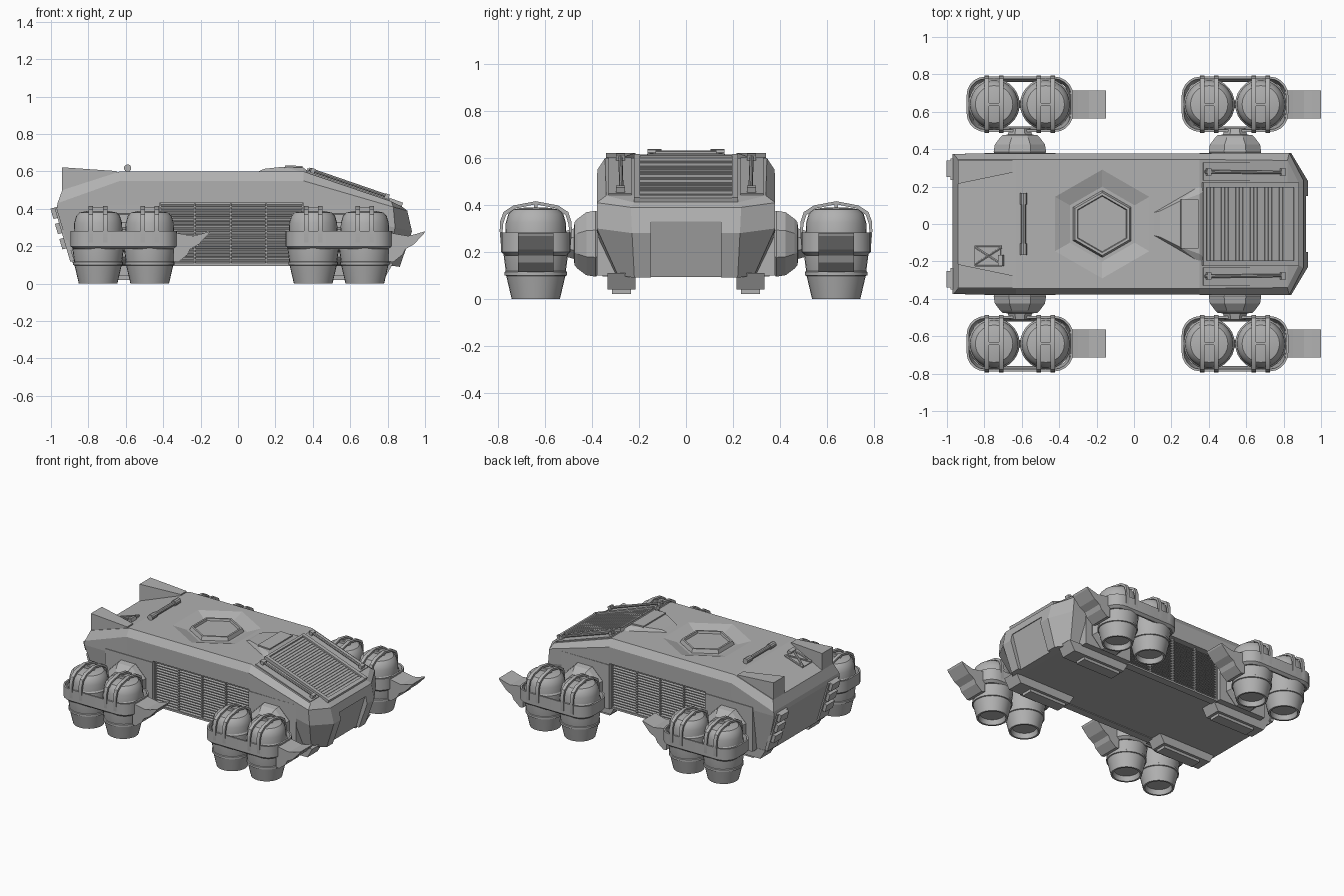
import bpy, bmesh, math
from mathutils import Vector

if "Cube" in bpy.data.objects:
    bpy.data.objects.remove(bpy.data.objects["Cube"])

grey = bpy.data.materials.new('dark_grey')
grey.diffuse_color = (.44, .44, .44, 1)
grey.use_nodes = True
grey.node_tree.nodes["Principled BSDF"].inputs["Base Color"].default_value = grey.diffuse_color


def finish(name, bm, loc=(0, 0, 0)):
    bmesh.ops.remove_doubles(bm, verts=bm.verts, dist=1e-5)
    bmesh.ops.recalc_face_normals(bm, faces=bm.faces)
    me = bpy.data.meshes.new(name)
    bm.to_mesh(me)
    bm.free()
    me.materials.append(grey)
    ob = bpy.data.objects.new(name, me)
    ob.location = loc
    bpy.context.collection.objects.link(ob)
    return ob


def prism(name, pts, y0, y1, axis='y'):
    """Extrude an outline along y (points are x,z) or along x (points are y,z)."""
    put = {'y': lambda p, d: (p[0], d, p[1]), 'x': lambda p, d: (d, p[0], p[1])}[axis]
    bm = bmesh.new()
    a = [bm.verts.new(put(p, y0)) for p in pts]
    b = [bm.verts.new(put(p, y1)) for p in pts]
    bm.faces.new(a)
    bm.faces.new(b)
    for i in range(len(a)):
        j = (i + 1) % len(a)
        bm.faces.new((a[i], a[j], b[j], b[i]))
    return finish(name, bm)


def box(name, x0, x1, y0, y1, z0, z1):
    return prism(name, [(x0, z0), (x1, z0), (x1, z1), (x0, z1)], y0, y1)


def slab(name, p, q, y0, y1, t, sink=0.01):
    """Plate lying on the line p-q in the xz plane."""
    p, q = Vector(p), Vector(q)
    d = (q - p).normalized()
    n = Vector((-d.y, d.x))
    return prism(name, [p - n * sink, q - n * sink, q + n * t, p + n * t], y0, y1)


def lathe(name, prof, seg, start=0.0, axis='z', sign=1, loc=(0, 0, 0)):
    bm = bmesh.new()
    rings = []
    for k in range(seg):
        c, s = math.cos(start + k * math.tau / seg), math.sin(start + k * math.tau / seg)
        rings.append([bm.verts.new((r * c, r * s, h) if axis == 'z' else (r * c, sign * h, r * s))
                      for r, h in prof])
    for k in range(seg):
        a, b = rings[k], rings[(k + 1) % seg]
        for i in range(len(prof) - 1):
            bm.faces.new((a[i], a[i + 1], b[i + 1], b[i]))
    return finish(name, bm, loc)


def rod(name, a, b, r, seg=10):
    a, b = Vector(a), Vector(b)
    bm = bmesh.new()
    bmesh.ops.create_cone(bm, cap_ends=True, segments=seg, radius1=r, radius2=r, depth=(b - a).length)
    q = (b - a).to_track_quat('Z', 'Y').to_matrix()
    for v in bm.verts:
        v.co = q @ v.co + (a + b) / 2
    return finish(name, bm)


def hull_of(name, pts):
    bm = bmesh.new()
    for p in pts:
        bm.verts.new(p)
    bmesh.ops.convex_hull(bm, input=bm.verts)
    return finish(name, bm)


def cut(ob, cutter):
    m = ob.modifiers.new('cut', 'BOOLEAN')
    m.operation, m.object, m.solver = 'DIFFERENCE', cutter, 'EXACT'
    bpy.context.view_layer.objects.active = ob
    bpy.ops.object.modifier_apply(modifier='cut')
    bpy.data.objects.remove(cutter)


# Hull: stations from tail to nose, each bottom / side / shoulder / roof edge
stations = [
    [(-.88, .33, .10), (-.97, .375, .40), (-.965, .375, .43), (-.94, .345, .50)],
    [(-.63, .34, .10), (-.63, .375, .40), (-.63, .378, .55), (-.63, .345, .60)],
    [(.35, .34, .10), (.35, .375, .40), (.35, .378, .55), (.35, .345, .60)],
    [(.79, .29, .10), (.84, .38, .30), (.83, .38, .41), (.82, .34, .44)],
    [(.865, .22, .09), (.93, .23, .28), (.905, .235, .39), (.88, .22, .41)]]
bm = bmesh.new()
L = [[bm.verts.new(p) for p in st] for st in stations]
R = [[bm.verts.new((x, -y, z)) for x, y, z in st] for st in stations]
for i in range(4):
    for S in (L, R):
        for k in range(3):
            bm.faces.new((S[i][k], S[i][k + 1], S[i + 1][k + 1], S[i + 1][k]))
    for k in (0, 3):
        bm.faces.new((L[i][k], R[i][k], R[i + 1][k], L[i + 1][k]))
for i in (0, 4):
    for k in range(3):
        bm.faces.new((L[i][k], L[i][k + 1], R[i][k + 1], R[i][k]))
body = finish('hull', bm)
for s in (1, -1):
    cut(body, box('side_cutter', -.42, .35, *sorted((s * .315, s * .5)), .05, .43))
cut(body, prism('nose_cutter', [(.913, .33), (.83, .05), (1.1, .05), (1.1, .33)], -.15, .15))
cut(body, lathe('hatch_cutter', [(0, .572), (.2, .572), (.323, .61), (0, .61)], 6, math.pi / 2, loc=(-.17, 0, 0)))

# Roof hatch ring, cockpit hump, grab bar
lathe('roof_hatch', [(0, .583), (.148, .583), (.153, .598), (.168, .598), (.18, .57), (0, .57)], 6,
      math.pi / 2, loc=(-.17, 0, 0))
hull_of('cockpit_hump', [(x, s * y, z) for s in (1, -1) for x, y, z in
        [(.10, .06, .595), (.14, .07, .614), (.24, .12, .625), (.35, .16, .62), (.41, .2, .575), (.35, .205, .595)]])
slab('hump_panel', (.25, .626), (.345, .622), -.13, .13, .007)
rod('grab_bar', (-.59, -.15, .618), (-.59, .15, .618), .014)
for s in (1, -1):
    rod('grab_bar_end', (-.59, s * .105, .618), (-.59, s * .165, .618), .02)
    box('grab_bar_foot', -.60, -.58, s * .13 - .012, s * .13 + .012, .59, .62)

# Crossed bracket on the rear slope
def slope(x):
    return .60 - (-.63 - x) * .323
P, Q = (-.85, slope(-.85)), (-.71, slope(-.71))
slab('bracket_plate', P, Q, -.22, -.12, .008)
for a, b in ((-.215, -.125), (-.125, -.215)):
    rod('bracket_cross', (P[0], a, P[1] + .012), (Q[0], b, Q[1] + .012), .007, 6)
for y in (-.22, -.12):
    rod('bracket_edge', (P[0], y, P[1] + .01), (Q[0], y, Q[1] + .01), .007, 6)
slab('bracket_clip', (-.72, slope(-.72)), (-.695, slope(-.695)), -.225, -.165, .025)

# Windshield: frame and slats on the sloping front
A, B = Vector((.365, .597)), Vector((.875, .412))
slab('windshield_pane', A, B, -.2, .2, .006)
for s in (1, -1):
    slab('windshield_rail', A, B, *sorted((s * .195, s * .222)), .022)
for f0, f1, n in ((0, .03, 'windshield_top_rail'), (.95, 1, 'windshield_sill')):
    slab(n, A.lerp(B, f0), A.lerp(B, f1), -.2, .2, .02)
for i in range(24):
    f = .04 + i * .038
    slab('windshield_slat', A.lerp(B, f), A.lerp(B, f + .029), -.197, .197, .011)

for s in (1, -1):
    # Side panels and handrails beside the windshield
    C, D = Vector((.37, .594)), Vector((.81, .442))
    slab('cockpit_side_panel', C, D, *sorted((s * .232, s * .33)), .008)
    rod('cockpit_handrail', (.38, s * .28, .612), (.80, s * .275, .467), .009, 8)
    for f in (.03, .93):
        slab('handrail_foot', C.lerp(D, f), C.lerp(D, f + .05), *sorted((s * .26, s * .298)), .032)

    # Rear roof fins, wedge shaped in plan
    hull_of('roof_fin', [(x, s * y, z) for x, y, z in
            [(-.94, .215, .48), (-.94, .215, .622), (-.94, .34, .48), (-.94, .34, .622),
             (-.65, .275, .57), (-.65, .275, .602), (-.65, .34, .57), (-.65, .34, .602)]])

    # Tail lamp stack on the sloping rear face
    T, U = Vector((-.885, .12)), Vector((-.97, .41))
    slab('tail_rail', T, U, *sorted((s * .235, s * .35)), .012)
    for f in (.25, .53, .81):
        slab('tail_lamp', T.lerp(U, f), T.lerp(U, f + .19), *sorted((s * .25, s * .34)), .034)

    # Louvred side grille
    for i in range(17):
        z = .105 + i * .019
        y = s * .315
        prism('grille_slat', [(y - s * .005, z + .012), (y + s * .035, z), (y + s * .035, z + .006),
                              (y - s * .005, z + .016)], -.42, .35, 'x')
    for x in (-.415, -.23, -.04, .15, .345):
        box('grille_post', x - .004, x + .004, *sorted((s * .31, s * .355)), .10, .43)
    box('grille_sill', -.42, .35, *sorted((s * .30, s * .355)), .095, .108)

    for cx in (-.61, .54):
        # Suspension plate, hub and axle
        box('mount_plate', cx - .19, cx + .19, *sorted((s * .29, s * .38)), .10, .42)
        lathe('hub', [(0, .36), (.135, .36), (.152, .385), (.145, .425), (.115, .462), (.1, .475), (.07, .478),
                      (.06, .51), (0, .51)], 8, math.pi / 8, 'y', s, (cx, 0, .235))
        # Underside skids
        x0, x1 = (-.87, -.40) if cx < 0 else (.33, .83)
        prism('skid', [(x0, .11), (x0 + .04, .04), (x1 - .04, .04), (x1, .11)], *sorted((s * .215, s * .335)))
        box('skid_pad', cx - .15, cx + .15, *sorted((s * .235, s * .315)), .02, .05)

# Thruster pod parts, built once around the origin then copied to four corners
pod = []
barrel = [(0, .035), (.082, .035), (.09, 0), (.103, 0), (.126, .098), (.133, .1), (.133, .115), (.128, .118),
          (.137, .185), (.137, .27), (.13, .28), (.128, .325), (.117, .362), (.1, .38), (.06, .388), (0, .39)]
strap = [(.148, .22), (.154, .29), (.152, .33), (.138, .37), (.095, .398), (0, .416)]
outer = strap + [(-y, z) for y, z in strap[-2::-1]]
inner = [(y * .92, z - .013) for y, z in outer]
for c in (-.138, .138):
    pod.append(lathe('thruster', barrel, 28, loc=(c, 0, 0)))
    for o in (-.05, .026):
        pod.append(prism('thruster_strap', outer + inner[::-1], c + o, c + o + .024, 'x'))
    pod.append(box('strap_link', c - .045, c + .045, -.008, .008, .385, .408))
pod.append(box('thruster_link', -.03, .03, -.02, .02, .195, .25))

# Open cradle frame around the two thrusters
bm = bmesh.new()
rings = []
for inset, z in ((.018, .185), (0, .2), (0, .282), (.012, .282), (.028, .185)):
    ring = []
    for k in range(24):
        q, a = k // 6, (k // 6) * math.pi / 2 + (k % 6) / 5 * math.pi / 2
        sx, sy = (1, -1, -1, 1)[q], (1, 1, -1, -1)[q]
        r = .1 - inset
        ring.append(bm.verts.new((sx * .185 + r * math.cos(a), sy * .048 + r * math.sin(a), z)))
    rings.append(ring)
for i in range(5):
    a, b = rings[i], rings[(i + 1) % 5]
    for k in range(24):
        j = (k + 1) % 24
        bm.faces.new((a[k], a[j], b[j], b[k]))
pod.append(finish('pod_cradle', bm))

# Swept deflector on the leading end of the cradle
pod.append(prism('pod_deflector', [(.265, .275), (.31, .265), (.37, .255), (.41, .265), (.46, .28), (.455, .268),
                                   (.40, .21), (.355, .185), (.34, .155), (.29, .115), (.265, .12)], -.075, .075))
for ob in pod:
    base = ob.location.copy()
    for i, (cx, y) in enumerate([(-.61, .64), (-.61, -.64), (.54, .64), (.54, -.64)]):
        o = ob if i == 0 else ob.copy()
        if i:
            bpy.context.collection.objects.link(o)
        o.location = base + Vector((cx, y, 0))

# Smooth the round parts only
bpy.ops.object.select_all(action='DESELECT')
for ob in bpy.data.objects:
    if ob.name.startswith(('thruster', 'pod_cradle', 'grab_bar', 'cockpit_handrail')):
        ob.select_set(True)
        bpy.context.view_layer.objects.active = ob
bpy.ops.object.shade_smooth_by_angle(angle=math.radians(30))
